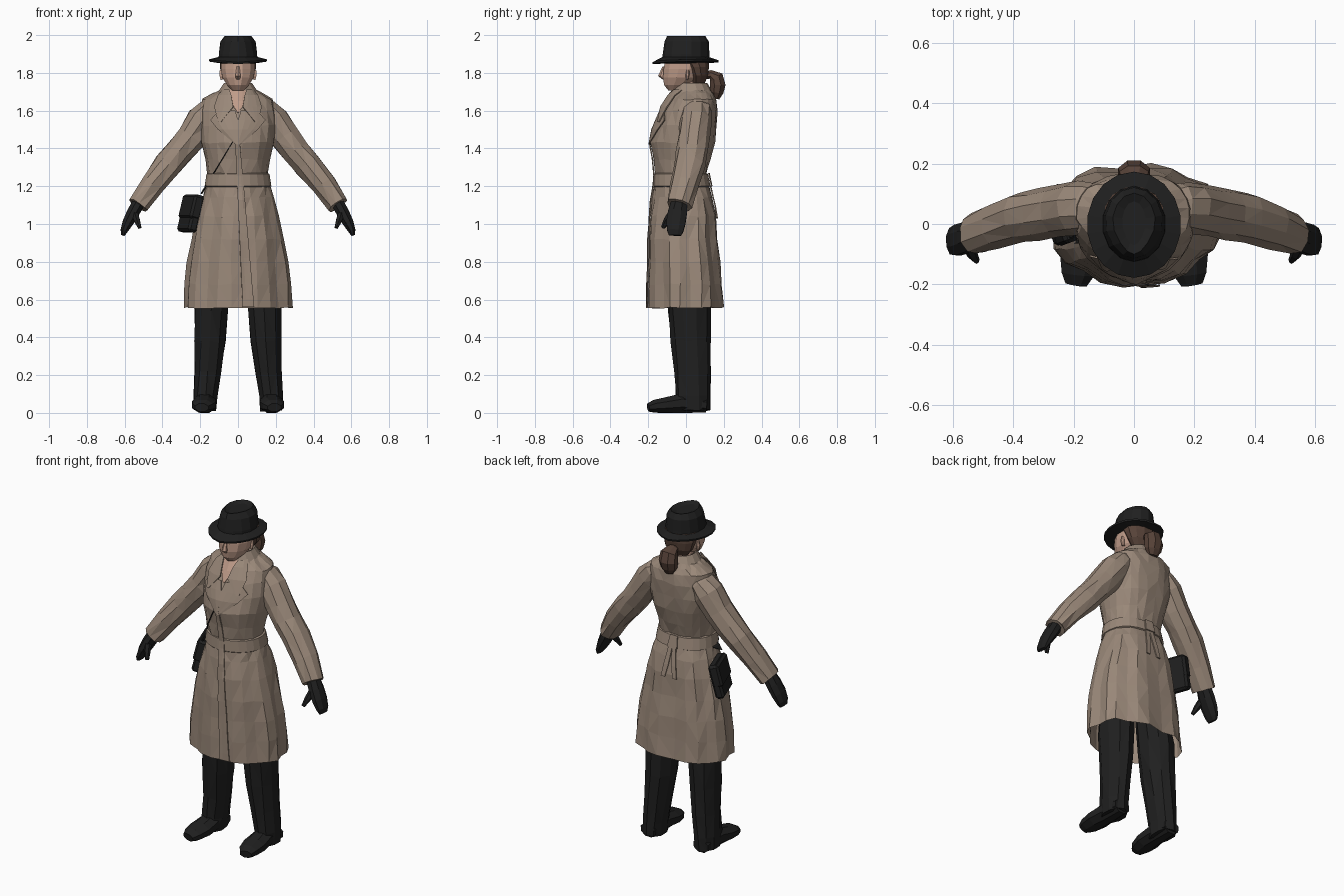
import bpy, bmesh, math, random
from mathutils import Vector
from mathutils.bvhtree import BVHTree

random.seed(4)
if "Cube" in bpy.data.objects:
    bpy.data.objects.remove(bpy.data.objects["Cube"])


def material(name, r, g, b):
    m = bpy.data.materials.new(name)
    m.use_nodes = True
    m.diffuse_color = (r, g, b, 1)
    bsdf = m.node_tree.nodes["Principled BSDF"]
    bsdf.inputs["Base Color"].default_value = (r, g, b, 1)
    bsdf.inputs["Roughness"].default_value = 0.9
    return m


COAT = material("taupe coat", 0.32, 0.245, 0.19)
SKIN = material("skin", 0.52, 0.33, 0.25)
HAIR = material("brown hair", 0.095, 0.055, 0.04)
BLACK = material("soft black", 0.014, 0.014, 0.014)


def finish(name, bm, mat):
    bmesh.ops.recalc_face_normals(bm, faces=bm.faces)
    mesh = bpy.data.meshes.new(name)
    bm.to_mesh(mesh)
    bm.free()
    mesh.materials.append(mat)
    obj = bpy.data.objects.new(name, mesh)
    bpy.context.collection.objects.link(obj)
    return obj


def loft(name, rings, mat, start=True, end=True, jitter=0.0):
    """Skin a list of closed rings, with optional end caps and crumpling."""
    bm = bmesh.new()
    rows = []
    for ring in rings:
        rows.append([bm.verts.new(p + Vector([random.uniform(-jitter, jitter)
                                              for k in range(3)])) for p in ring])
    n = len(rows[0])
    for a, b in zip(rows, rows[1:]):
        for i in range(n):
            j = (i + 1) % n
            bm.faces.new((a[i], a[j], b[j], b[i]))
    if start:
        bm.faces.new(rows[0])
    if end:
        bm.faces.new(rows[-1])
    if jitter:
        bmesh.ops.triangulate(bm, faces=bm.faces, quad_method='SHORT_EDGE')
    return finish(name, bm, mat)


def oval(z, rx, front, back, n=14, front_power=1.0, back_power=1.0, pleat=0.0):
    """Level ring from a half width and its front and back reach."""
    pts = []
    for i in range(n):
        t = math.tau * (i + 0.5) / n
        c, s = math.cos(t), math.sin(t)
        k = 1 - pleat * (i % 3 == 0)
        power = back_power if s > 0 else front_power
        x = math.copysign(abs(c) ** power, c) * rx * k
        y = math.copysign(abs(s) ** power, s) * (back - front) / 2 * k
        pts.append(Vector((x, y + (front + back) / 2, z)))
    return pts


def tube(name, path, mat, n=10, ref=(0, 1, 0), side=1, jitter=0.0):
    """Path entries are (x, y, z, radius across, radius along ref)."""
    pts = [Vector((p[0] * side, p[1], p[2])) for p in path]
    rings = []
    for i, p in enumerate(pts):
        tan = (pts[min(i + 1, len(pts) - 1)] - pts[max(i - 1, 0)]).normalized()
        across = Vector(ref).cross(tan).normalized()
        along = tan.cross(across)
        ra, rb = path[i][3:]
        rings.append([p + across * ra * math.cos(t) + along * rb * math.sin(t)
                      for t in [math.tau * (k + 0.5) / n for k in range(n)]])
    return loft(name, rings, mat, jitter=jitter)


# Coat body and flared skirt: height, half width, front, back
coat_rings = []
for z, rx, f, b in [
        (.557, .292, -.212, .2), (.68, .282, -.21, .192), (.8, .27, -.207, .18),
        (.92, .249, -.202, .17), (1.04, .222, -.193, .162), (1.14, .19, -.18, .145),
        (1.2, .17, -.168, .123), (1.26, .16, -.163, .109), (1.34, .17, -.175, .126),
        (1.43, .192, -.187, .152), (1.52, .2, -.163, .165), (1.6, .2, -.131, .165),
        (1.66, .188, -.088, .157), (1.69, .132, -.075, .146), (1.715, .08, -.06, .13)]:
    pleat = 0.06 * max(0, min(1, (1.2 - z) / 0.25))
    coat_rings.append(oval(z, rx, f, b, 24, 1.04, 0.84, pleat))
coat = loft("coat_body", coat_rings, COAT, start=False, jitter=0.005)

# Waist belt
loft("belt", [oval(z, rx, f, b, 24, 1.04, 0.84) for z, rx, f, b in [
    (1.195, .17, -.168, .122), (1.2, .178, -.174, .131), (1.265, .168, -.17, .117),
    (1.27, .158, -.16, .107)]], COAT, False, False)

bm = bmesh.new()
bm.from_mesh(coat.data)
surface = BVHTree.FromBMesh(bm)
bm.free()


def panel(name, rows, mat, lift, side=1, facing=-1, cols=4):
    """Thin cloth plate draped on the coat; rows are (z, x1, x2)."""
    bm = bmesh.new()
    grid = []
    for z, x1, x2 in rows:
        line = []
        for i in range(cols + 1):
            x = (x1 + (x2 - x1) * i / cols) * side
            hit = surface.ray_cast(Vector((x, facing, z)), Vector((0, -facing, 0)))[0]
            y = hit.y if hit else (-.06 if facing < 0 else .13)
            line.append(bm.verts.new((x, y + facing * lift, z)))
        grid.append(line)
    for a, b in zip(grid, grid[1:]):
        for i in range(cols):
            bm.faces.new((a[i], a[i + 1], b[i + 1], b[i]))
    obj = finish(name, bm, mat)
    solid = obj.modifiers.new("thickness", 'SOLIDIFY')
    solid.thickness = 0.006
    solid.offset = 0


# Throat, overlapping front edge, shoulder strap of the bag, belt tails
panel("throat", [(1.71, -.05, .05), (1.65, -.04, .04), (1.59, -.003, .003)], SKIN, .006)
panel("front_overlap", [(1.43 - .0435 * i, -.015 + .002 * i, .01 + .0038 * i)
                        for i in range(21)], COAT, .007, cols=3)
panel("bag_strap", [(1.16 + .03 * i, -.196 + .018 * i, -.192 + .018 * i)
                    for i in range(11)], BLACK, .004, cols=1)
panel("belt_knot", [(1.27, -.03, .02), (1.2, -.035, .03)], COAT, .014, facing=1)
for s in (1, -1):
    panel("belt_tail", [(1.2, 0, .025), (1.1, .01, .04), (1.03, .025, .05)],
          COAT, .008, s, 1, 2)

# Turned-down collar around the neck
loft("collar", [oval(z, rx, f, b, 14) for z, rx, f, b in [
    (1.69, .06, -.05, .09), (1.742, .066, -.045, .102), (1.747, .076, -.052, .112),
    (1.678, .122, -.08, .154)]], COAT, False, False)

for s, label in ((1, "left"), (-1, "right")):
    # Lapels and collar points
    panel(label + "_lapel", [(1.6, .015, .1), (1.55, .0, .145), (1.5, -.005, .105),
                             (1.42, -.005, .01)], COAT, .011, s)
    panel(label + "_collar_point", [(1.71, .045, .08), (1.68, .035, .105),
                                    (1.62, .025, .125), (1.54, .09, .105)], COAT, .019, s)
    # Sleeve
    tube(label + "_sleeve", [
        (.11, .055, 1.625, .045, .07), (.145, .055, 1.6, .07, .08),
        (.185, .053, 1.55, .085, .086),
        (.25, .043, 1.455, .082, .086), (.312, .032, 1.38, .076, .084),
        (.37, .02, 1.312, .077, .083), (.455, -.006, 1.205, .067, .076),
        (.53, -.035, 1.1, .059, .068)], COAT, 10, side=s, jitter=.005)
    # Glove and thumb
    tube(label + "_glove", [
        (.525, -.035, 1.115, .036, .045), (.555, -.045, 1.06, .036, .054),
        (.582, -.053, 1.01, .031, .055), (.603, -.057, .965, .021, .047),
        (.61, -.058, .94, .01, .035)], BLACK, 8, side=s)
    tube(label + "_thumb", [
        (.55, -.065, 1.07, .019, .022), (.535, -.1, 1.02, .018, .019),
        (.52, -.122, .98, .01, .011)], BLACK, 6, side=s)
    # Trouser leg and shoe
    tube(label + "_trouser_leg", [
        (.11, -.01, .9, .075, .09), (.14, .02, .56, .092, .113),
        (.148, .025, .38, .084, .104), (.16, .035, .22, .074, .094),
        (.173, .038, .09, .066, .092), (.175, .04, .012, .063, .09)],
        BLACK, 10, side=s, jitter=.004)
    tube(label + "_shoe", [
        (.176, .11, .04, .042, .052), (.176, -.02, .052, .056, .062),
        (.18, -.1, .042, .045, .07), (.186, -.165, .035, .037, .058),
        (.192, -.2, .028, .023, .038)], BLACK, 8, ref=(1, 0, 0), side=s)
    # Ear
    tube(label + "_ear", [(.082, .005, 1.765, .012, .006), (.086, .008, 1.79, .015, .01),
                          (.086, .01, 1.815, .012, .008)], SKIN, 6, side=s)

# Neck, head and nose
tube("neck", [(0, .03, 1.6, .055, .06), (0, .01, 1.76, .052, .058)], SKIN, 10)
loft("head", [oval(z, rx, f, b, 12) for z, rx, f, b in [
    (1.706, .03, -.094, -.03), (1.735, .06, -.118, .03), (1.775, .085, -.125, .08),
    (1.82, .094, -.122, .1), (1.885, .092, -.112, .11)]], SKIN)
loft("nose", [oval(z, rx, f, -.1, 6) for z, rx, f in [
    (1.765, .012, -.123), (1.783, .016, -.148), (1.835, .008, -.124)]], SKIN)

# Hair at the back of the head and the tied bun
loft("hair", [oval(z, rx, f, b, 12) for z, rx, f, b in [
    (1.745, .055, .025, .1), (1.785, .088, .015, .118), (1.83, .1, -.01, .124),
    (1.885, .1, -.06, .124)]], HAIR)
tube("ponytail", [
    (0, .095, 1.785, .02, .022), (0, .13, 1.792, .025, .036), (0, .16, 1.775, .042, .052),
    (0, .168, 1.735, .045, .057), (0, .162, 1.695, .038, .05), (0, .158, 1.662, .02, .028)],
    HAIR, 8, ref=(1, 0, 0))

# Hat crown, pinched narrower at the front with a hollow on top
crown = [oval(z, rx, f, b, 14) for z, rx, f, b in [
    (1.86, .106, -.127, .127), (1.9, .104, -.123, .124), (1.965, .096, -.114, .121),
    (1.996, .072, -.1, .102), (1.985, .04, -.07, .075)]]
for ring, pinch in zip(crown[2:], (1.2, 3.2, 4)):
    for p in ring:
        p.x *= 1 + pinch * min(0, p.y)
loft("hat_crown", crown, BLACK, False, True)

# Hat brim, curled up at the sides and back
brim = [oval(z, rx, -ry, ry - .005, 18) for z, rx, ry in [
    (1.862, .09, .115), (1.885, .1, .124), (1.86, .156, .178), (1.85, .154, .176),
    (1.85, .09, .115)]]
for ring in brim[2:4]:
    for p in ring:
        p.z += .014 * abs(p.x) / .156 + .01 * max(0, p.y) / .17 - .004
loft("hat_brim", brim, BLACK, False, False)


# Side bag with a flap, leaning on the hip
def box(name, size, centre, bevel):
    bm = bmesh.new()
    bmesh.ops.create_cube(bm, size=1)
    bmesh.ops.scale(bm, vec=size, verts=bm.verts)
    bmesh.ops.bevel(bm, geom=bm.edges[:], offset=bevel, segments=1, affect='EDGES')
    obj = finish(name, bm, BLACK)
    obj.location = centre
    obj.rotation_euler = (0, math.radians(14), math.radians(20))


box("bag", (.052, .19, .2), (-.25, .03, 1.055), .012)
box("bag_flap", (.06, .196, .13), (-.246, .03, 1.088), .012)
